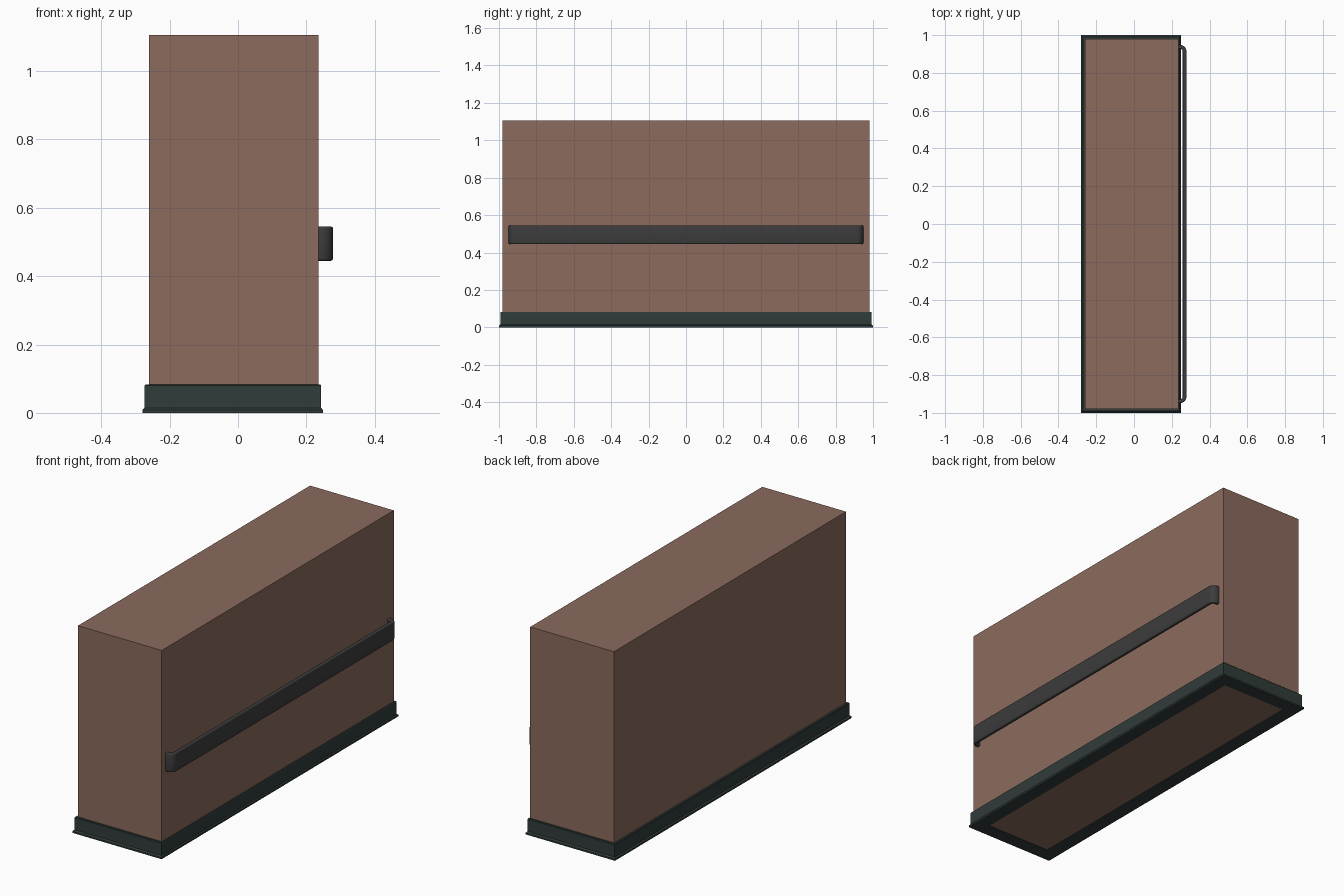
import bpy, bmesh, math

if "Cube" in bpy.data.objects:
    bpy.data.objects.remove(bpy.data.objects["Cube"])


def material(name, rgb):
    m = bpy.data.materials.new(name)
    m.diffuse_color = (*rgb, 1)
    m.use_nodes = True
    m.node_tree.nodes["Principled BSDF"].inputs["Base Color"].default_value = m.diffuse_color
    return m


def make_object(name, bm, mat):
    bmesh.ops.recalc_face_normals(bm, faces=bm.faces[:])
    me = bpy.data.meshes.new(name)
    bm.to_mesh(me)
    bm.free()
    ob = bpy.data.objects.new(name, me)
    bpy.context.collection.objects.link(ob)
    me.materials.append(mat)
    return ob


def bridge(bm, loops, closed):
    """Skin quads between consecutive closed vertex loops."""
    rows = [[bm.verts.new(p) for p in loop] for loop in loops]
    pairs = list(zip(rows, rows[1:])) + ([(rows[-1], rows[0])] if closed else [])
    for a, b in pairs:
        for i in range(len(a)):
            j = (i + 1) % len(a)
            bm.faces.new((a[i], a[j], b[j], b[i]))
    if not closed:
        bm.faces.new(rows[0])
        bm.faces.new(rows[-1])


brown = material("brown_panel", (0.26, 0.145, 0.11))
black = material("black_metal", (0.045, 0.045, 0.045))
dark = material("dark_skirting", (0.03, 0.045, 0.042))

X0, X1, Y = -0.26, 0.235, 0.98


def rect(d_left, d_right, d_end, z):
    x0, x1, y = X0 - d_left, X1 + d_right, Y + d_end
    return [(x0, -y, z), (x1, -y, z), (x1, y, z), (x0, y, z)]


# Main counter body
bm = bmesh.new()
bridge(bm, [rect(0, 0, 0, 0.003), rect(0, 0, 0, 1.105)], False)
make_object("counter_body", bm, brown)

# Skirting frame with a flared foot, hollow in the middle
bm = bmesh.new()
bridge(bm, [
    rect(-0.055, -0.058, -0.055, 0.0),
    rect(0.02, 0.013, 0.02, 0.0),
    rect(0.02, 0.013, 0.02, 0.009),
    rect(0.013, 0.008, 0.012, 0.015),
    rect(0.013, 0.008, 0.012, 0.08),
    rect(0.010, 0.006, 0.009, 0.083),
    rect(-0.055, -0.058, -0.055, 0.083),
], True)
make_object("skirting", bm, dark)

# Long rail: flat rounded strip swept along a path with bent ends
R, XC, YE, T = 0.025, 0.268, 0.938, 0.010
half = [(0.225, YE, 0)]
for i in range(9):
    a = math.radians(90 * i / 8)
    half.append((XC - R + R * math.sin(math.pi / 2 - (math.pi / 2 - a)),
                 YE - R + R * math.cos(a), a))
# Normals point away from the bend centre
path = [(x, y, math.sin(a), math.cos(a)) for x, y, a in half]
path += [(x, -y, nx, -ny) for x, y, nx, ny in reversed(path)]

# Strip cross-section: offset along normal, height
section = []
r = 0.006
for sx, sz, start in ((1, 1, 0), (-1, 1, 90), (-1, -1, 180), (1, -1, 270)):
    for k in range(4):
        a = math.radians(start + 30 * k)
        section.append((sx * (T - r) + r * math.cos(a),
                        0.495 + sz * (0.05 - r) + r * math.sin(a)))

bm = bmesh.new()
bridge(bm, [[(x + nx * o, y + ny * o, z) for o, z in section]
            for x, y, nx, ny in path], False)
rail = make_object("hand_rail", bm, black)
bpy.context.view_layer.objects.active = rail
rail.select_set(True)
bpy.ops.object.shade_smooth_by_angle(angle=math.radians(40))
